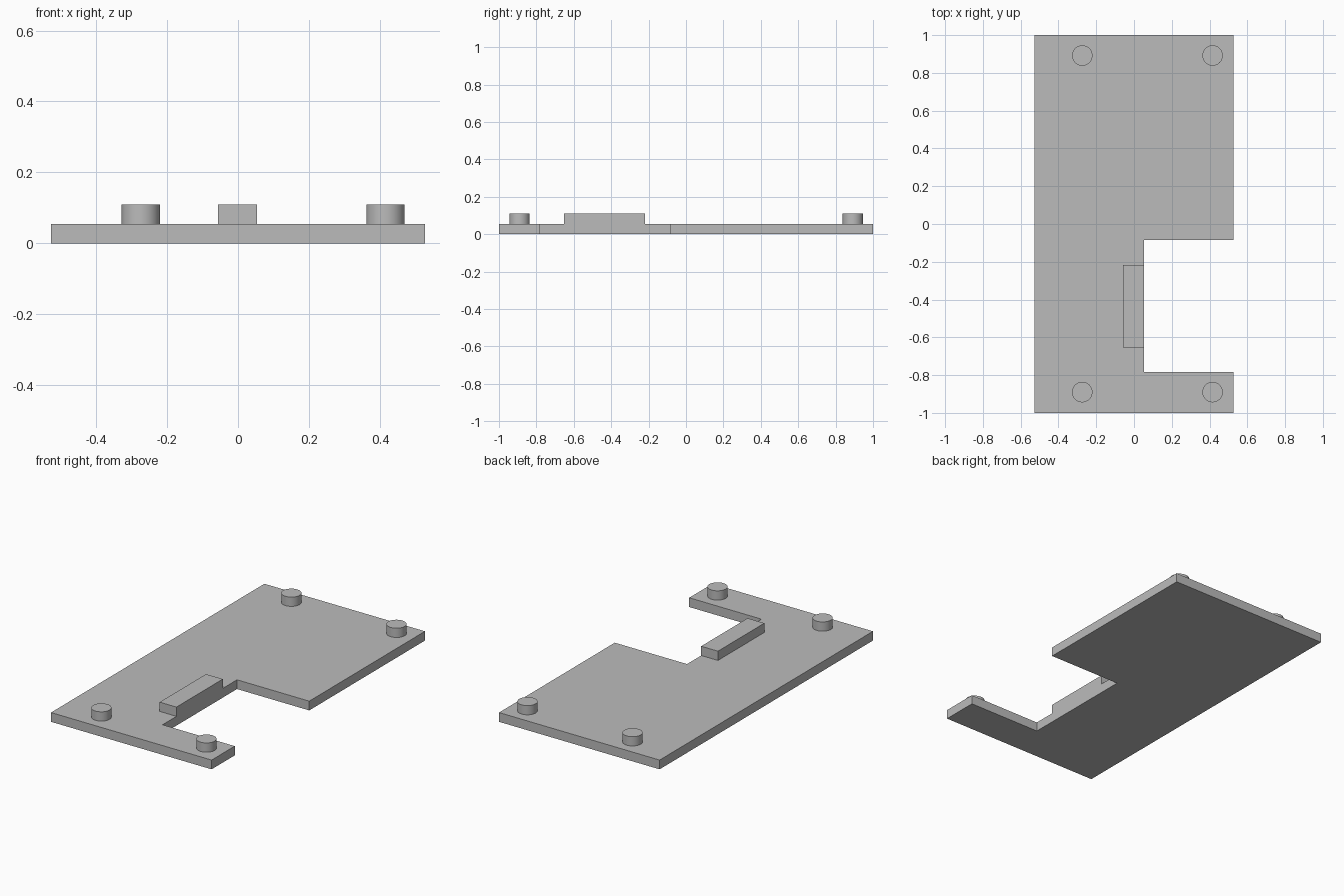
import bpy
import bmesh
from math import radians

cube = bpy.data.objects.get("Cube")
if cube:
    bpy.data.objects.remove(cube, do_unlink=True)

THICK = 0.055   # plate thickness
TOP = 0.11      # height of the raised parts

grey = bpy.data.materials.new("plain_grey")
grey.use_nodes = True
colour = (0.5, 0.5, 0.5, 1)
grey.diffuse_color = colour
grey.node_tree.nodes["Principled BSDF"].inputs["Base Color"].default_value = colour


def extrude_outline(name, outline, z0, z1):
    """Solid prism from a flat outline."""
    bm = bmesh.new()
    face = bm.faces.new([bm.verts.new((x, y, z0)) for x, y in outline])
    grown = bmesh.ops.extrude_face_region(bm, geom=[face], use_keep_orig=True)
    verts = [v for v in grown["geom"] if isinstance(v, bmesh.types.BMVert)]
    bmesh.ops.translate(bm, verts=verts, vec=(0, 0, z1 - z0))
    bmesh.ops.recalc_face_normals(bm, faces=bm.faces)
    mesh = bpy.data.meshes.new(name)
    bm.to_mesh(mesh)
    bm.free()
    mesh.materials.append(grey)
    obj = bpy.data.objects.new(name, mesh)
    bpy.context.collection.objects.link(obj)
    return obj


# Base plate with a rectangular notch in its left edge
W, NOTCH_X, NOTCH_FRONT, NOTCH_BACK = 0.527, 0.053, -0.783, -0.085
extrude_outline("base_plate", [
    (-W, -1), (W, -1), (W, NOTCH_FRONT), (NOTCH_X, NOTCH_FRONT),
    (NOTCH_X, NOTCH_BACK), (W, NOTCH_BACK), (W, 1), (-W, 1)], 0, THICK)

# Raised block flush with the notch's inner edge
extrude_outline("notch_block", [
    (-0.057, -0.653), (NOTCH_X, -0.653),
    (NOTCH_X, -0.218), (-0.057, -0.218)], THICK, TOP)

# Four round locating pegs
for end, y in (("front", -0.89), ("back", 0.892)):
    for side, x in (("right", -0.274), ("left", 0.416)):
        bpy.ops.mesh.primitive_cylinder_add(
            vertices=64, radius=0.054, depth=TOP - THICK,
            location=(x, y, (TOP + THICK) / 2))
        peg = bpy.context.object
        peg.name = f"{end}_{side}_peg"
        peg.data.materials.append(grey)
        bpy.ops.object.shade_smooth_by_angle(angle=radians(30))
